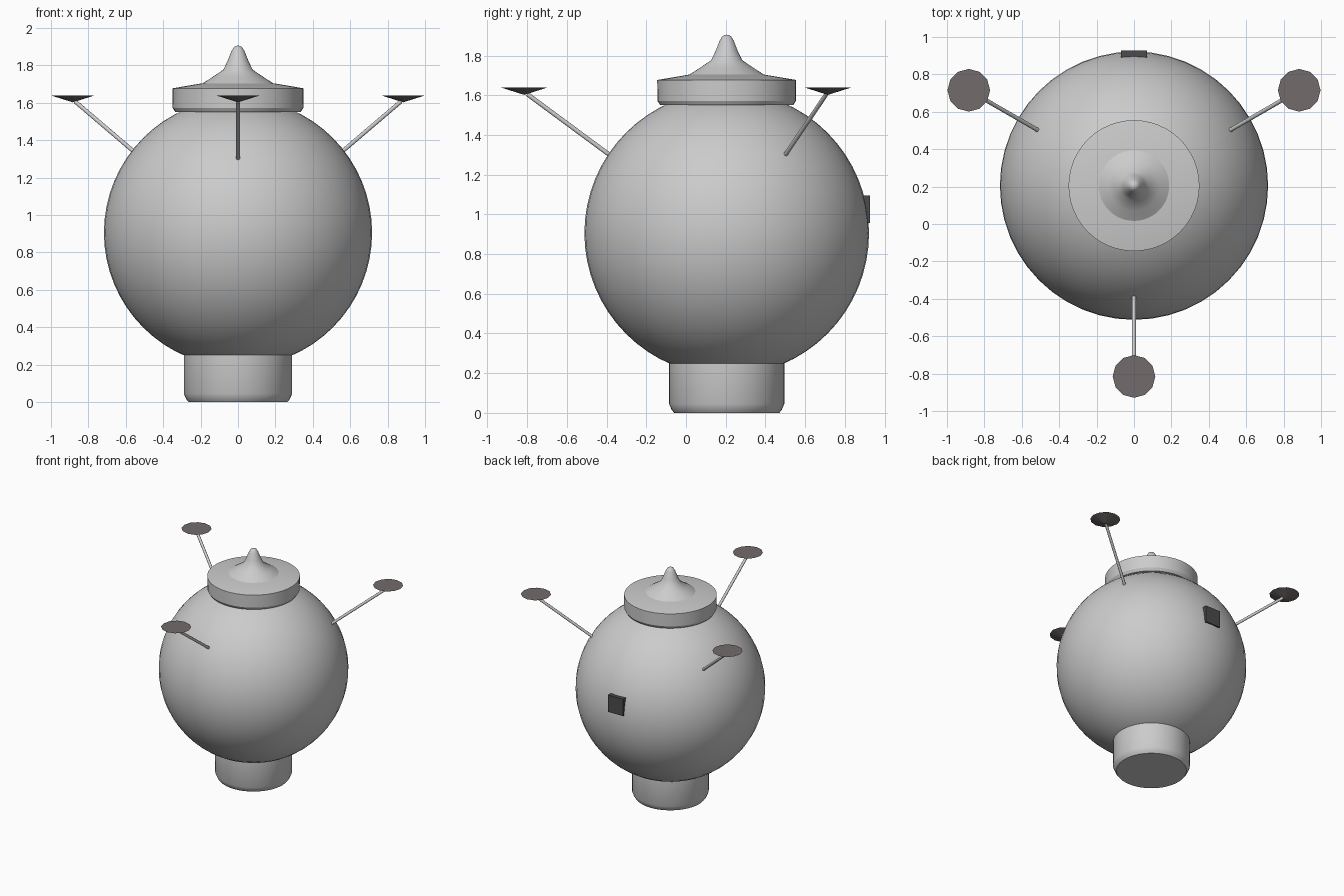
import bpy, bmesh, math
from mathutils import Vector, Matrix

if "Cube" in bpy.data.objects:
    bpy.data.objects.remove(bpy.data.objects["Cube"])

CY = 0.205  # y of the main axis
dark = bpy.data.materials.new("dark_metal")
dark.diffuse_color = (0.17, 0.15, 0.145, 1)
dark.use_nodes = True
dark.node_tree.nodes["Principled BSDF"].inputs["Base Color"].default_value = dark.diffuse_color
black = bpy.data.materials.new("dark_panel")
black.diffuse_color = (0.07, 0.07, 0.07, 1)
black.use_nodes = True
black.node_tree.nodes["Principled BSDF"].inputs["Base Color"].default_value = black.diffuse_color


def finish(name, bm, mat=None, smooth=None):
    bmesh.ops.recalc_face_normals(bm, faces=bm.faces)
    mesh = bpy.data.meshes.new(name)
    bm.to_mesh(mesh)
    bm.free()
    ob = bpy.data.objects.new(name, mesh)
    bpy.context.collection.objects.link(ob)
    if mat:
        mesh.materials.append(mat)
    if smooth:
        bpy.ops.object.select_all(action='DESELECT')
        ob.select_set(True)
        bpy.context.view_layer.objects.active = ob
        bpy.ops.object.shade_smooth_by_angle(angle=math.radians(smooth))
    return ob


def lathe(name, profile, center=(0, CY), segs=48, mat=None, smooth=None):
    bm = bmesh.new()
    vs = [bm.verts.new((center[0] + r, center[1], z)) for r, z in profile]
    es = [bm.edges.new(p) for p in zip(vs, vs[1:])]
    bmesh.ops.spin(bm, geom=vs + es, cent=(*center, 0), axis=(0, 0, 1),
                   angle=2 * math.pi, steps=segs)
    bmesh.ops.remove_doubles(bm, verts=bm.verts, dist=1e-4)
    return finish(name, bm, mat, smooth)


def rod(name, a, b, radius):
    a, b = Vector(a), Vector(b)
    bm = bmesh.new()
    m = Matrix.Translation((a + b) / 2) @ (b - a).to_track_quat('Z', 'Y').to_matrix().to_4x4()
    bmesh.ops.create_cone(bm, cap_ends=True, segments=12, radius1=radius,
                          radius2=radius, depth=(b - a).length, matrix=m)
    return finish(name, bm, smooth=40)


# spherical body
bm = bmesh.new()
bmesh.ops.create_uvsphere(bm, u_segments=48, v_segments=32, radius=0.717,
                          matrix=Matrix.Translation((0, CY, 0.905)))
finish("body", bm, smooth=30)

# base with rounded-off lower edge
lathe("base", [(0, 0), (0.265, 0), (0.277, 0.015), (0.29, 0.045), (0.29, 0.25), (0, 0.25)], smooth=40)

# collar on top
lathe("collar", [(0, 1.55), (0.335, 1.55), (0.349, 1.572), (0.35, 1.677), (0.19, 1.704), (0, 1.704)], smooth=25)

# pointed finial
lathe("finial", [(0, 1.70), (0.19, 1.703), (0.135, 1.738), (0.078, 1.777), (0.056, 1.823),
                 (0.035, 1.876), (0.022, 1.897), (0.01, 1.904), (0, 1.905)], smooth=40)

# three antennas with shallow inverted-cone dishes
for i in range(3):
    ang = math.radians(-90 + 120 * i)
    c, s = math.cos(ang), math.sin(ang)
    rod(f"antenna_rod_{i + 1}", (0.55 * c, CY + 0.55 * s, 1.27),
        (1.005 * c, CY + 1.005 * s, 1.606), 0.011)
    lathe(f"antenna_dish_{i + 1}", [(0, 1.602), (0.114, 1.638), (0, 1.638)],
          (1.02 * c, CY + 1.02 * s), 12, dark)

# panel on the back
bm = bmesh.new()
bmesh.ops.create_cube(bm, size=1, matrix=Matrix.Translation((0, 0.903, 1.026))
                      @ Matrix.Diagonal((0.138, 0.05, 0.14, 1)))
finish("back_panel", bm, black)
